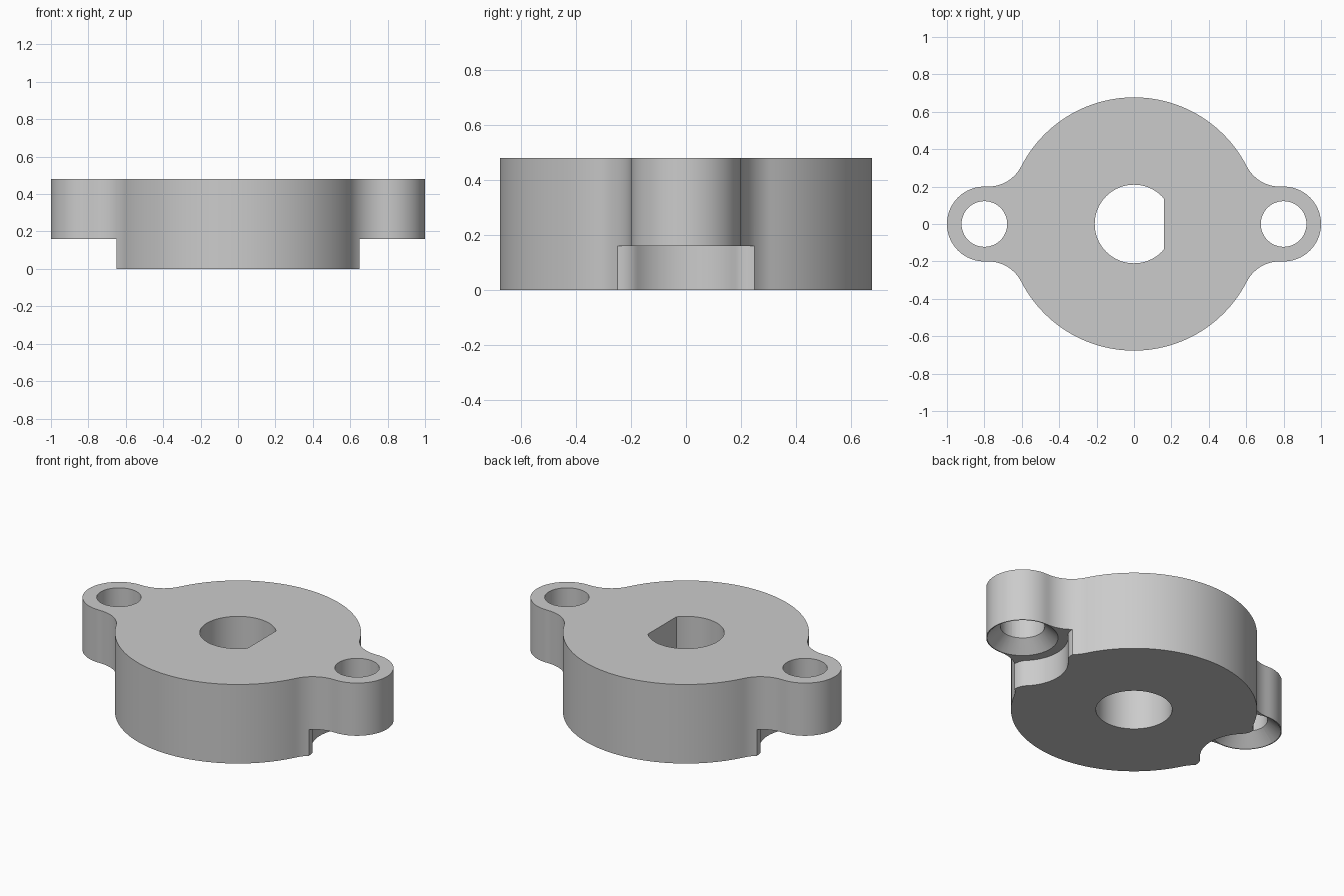
import bpy, bmesh
from math import cos, sin, pi, atan2, sqrt

cube = bpy.data.objects.get("Cube")
if cube:
    bpy.data.objects.remove(cube, do_unlink=True)

TOP, STEP = 0.48, 0.16          # overall height, underside of the ears
BODY_R, EAR_R, EAR_X = 0.677, 0.2, 0.8
FILLET = 0.2
BORE_R, FLAT_X = 0.21, 0.16
HOLE_R, SINK_R = 0.122, 0.195

grey = bpy.data.materials.new("plain grey")
grey.use_nodes = True
colour = (0.6, 0.6, 0.6, 1)
grey.diffuse_color = colour
grey.node_tree.nodes["Principled BSDF"].inputs["Base Color"].default_value = colour


def arc(cx, cy, r, a, b, n):
    return [(cx + r * cos(a + (b - a) * i / n), cy + r * sin(a + (b - a) * i / n))
            for i in range(n + 1)]


def clean(points):
    out = []
    for p in points:
        if not out or abs(p[0] - out[-1][0]) + abs(p[1] - out[-1][1]) > 1e-5:
            out.append(p)
    if abs(out[0][0] - out[-1][0]) + abs(out[0][1] - out[-1][1]) < 1e-5:
        out.pop()
    return out


def loft(name, low, high, z0, z1):
    """Solid between two outlines with equal point counts."""
    bm = bmesh.new()
    a = [bm.verts.new((x, y, z0)) for x, y in low]
    b = [bm.verts.new((x, y, z1)) for x, y in high]
    bm.faces.new(a)
    bm.faces.new(b)
    for i in range(len(a)):
        j = (i + 1) % len(a)
        bm.faces.new((a[i], a[j], b[j], b[i]))
    bmesh.ops.recalc_face_normals(bm, faces=bm.faces)
    mesh = bpy.data.meshes.new(name)
    bm.to_mesh(mesh)
    bm.free()
    obj = bpy.data.objects.new(name, mesh)
    bpy.context.collection.objects.link(obj)
    obj.data.materials.append(grey)
    return obj


def prism(name, points, z0, z1):
    points = clean(points)
    return loft(name, points, points, z0, z1)


def circle(cx, r, n=64):
    return arc(cx, 0, r, 0, 2 * pi, n)[:-1]


def cut(target, cutter):
    cutter.hide_render = True
    bpy.context.view_layer.objects.active = target
    mod = target.modifiers.new("cut", 'BOOLEAN')
    mod.operation = 'DIFFERENCE'
    mod.solver = 'EXACT'
    mod.object = cutter
    bpy.ops.object.modifier_apply(modifier=mod.name)
    bpy.data.objects.remove(cutter, do_unlink=True)


# Flange outline: round body blended into two ears, one quarter mirrored
fy = EAR_R + FILLET
fx = sqrt((BODY_R + FILLET) ** 2 - fy ** 2)
a0 = atan2(fy, fx)
quarter = (arc(0, 0, BODY_R, pi / 2, a0, 28)
           + arc(fx, fy, FILLET, pi + a0, 1.5 * pi, 14)
           + arc(EAR_X, 0, EAR_R, pi / 2, 0, 20))
half = quarter + [(x, -y) for x, y in reversed(quarter)]
body = prism("flange_body", half + [(-x, y) for x, y in reversed(half)], 0, TOP)

# D-shaped bore that becomes fully round in the lower part
bore = prism("bore_cutter", circle(0, BORE_R, 96), -0.1, TOP + 0.1)
key = prism("flat_cutter", [(FLAT_X, -1), (1, -1), (1, 1), (FLAT_X, 1)], STEP, 1)
cut(bore, key)
cut(body, bore)

# Scalloped relief under each ear, with rounded tips on the body
relief_r, tip_r = 0.25, 0.09
d = (relief_r + tip_r) * sqrt(0.5)
tip = arc(EAR_X - d, d, tip_r, 0, -pi / 4, 8)
scallop = arc(EAR_X, 0, relief_r, 0.75 * pi, pi, 16)
upper = [(1.1, 0.265), (tip[0][0], 0.265)] + tip + scallop
relief = upper + [(x, -y) for x, y in reversed(upper)]

for side in (1, -1):
    cut(body, prism("relief_cutter", [(side * x, y) for x, y in relief], -0.1, STEP))
    # Screw hole, countersunk from below
    cx = side * EAR_X
    depth = 0.07
    slope = (SINK_R - HOLE_R) / depth
    cut(body, prism("hole_cutter", circle(cx, HOLE_R), -0.1, TOP + 0.1))
    cut(body, loft("countersink_cutter",
                   circle(cx, SINK_R + slope * 0.03), circle(cx, HOLE_R - slope * 0.03),
                   STEP - 0.03, STEP + depth + 0.03))

# Smooth walls with crisp rims
bpy.ops.object.select_all(action='DESELECT')
body.select_set(True)
bpy.context.view_layer.objects.active = body
bpy.ops.object.shade_smooth_by_angle(angle=pi / 6)
